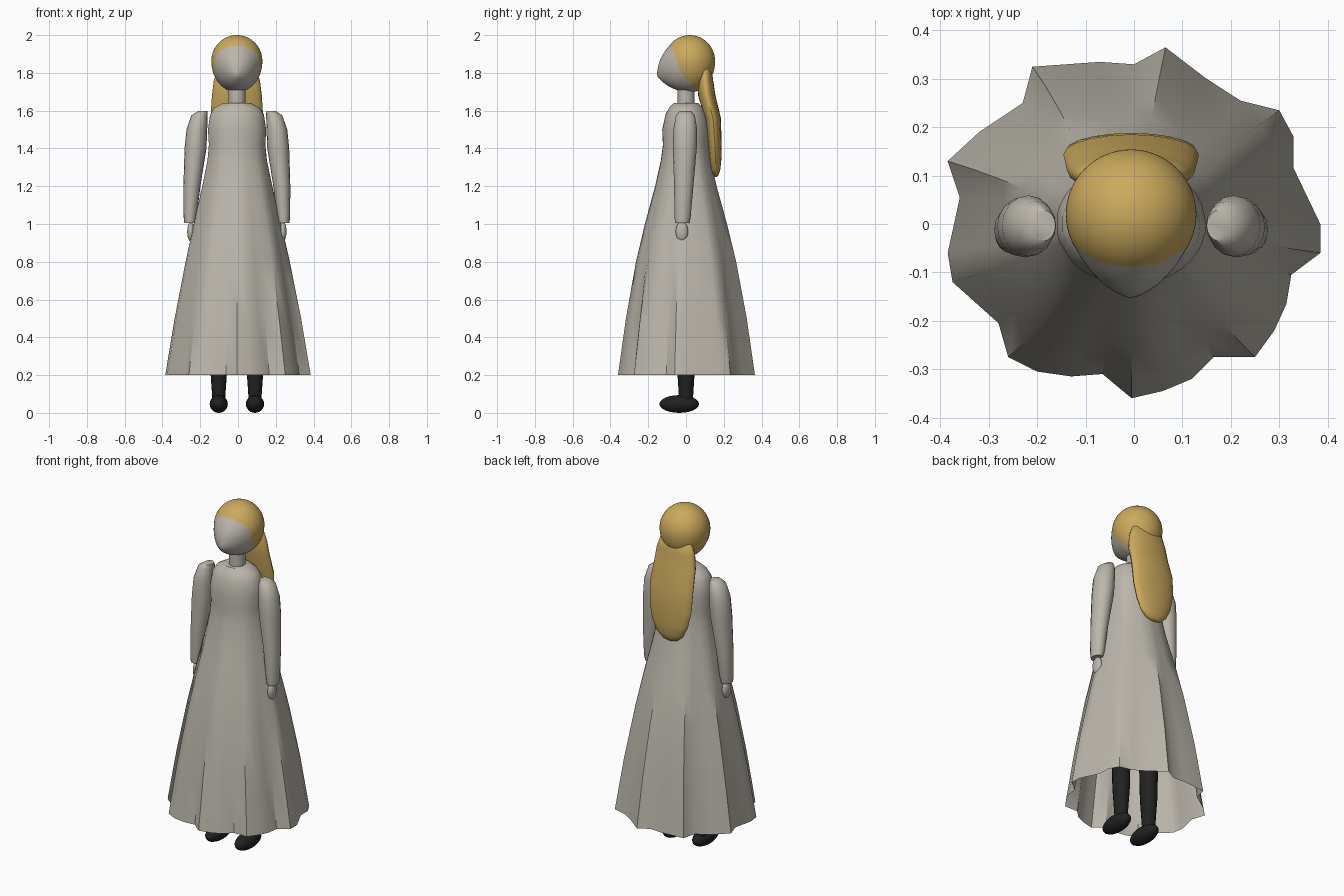
import bpy
import bmesh
import math
from mathutils import Vector

cube = bpy.data.objects.get("Cube")
if cube:
    bpy.data.objects.remove(cube, do_unlink=True)


def material(name, rgb):
    mat = bpy.data.materials.new(name)
    mat.use_nodes = True
    mat.diffuse_color = (*rgb, 1)
    mat.node_tree.nodes["Principled BSDF"].inputs["Base Color"].default_value = (*rgb, 1)
    return mat


CLOTH = material("warm_grey", (0.50, 0.47, 0.41))
BLOND = material("golden_blond", (0.60, 0.40, 0.11))
BLACK = material("near_black", (0.015, 0.015, 0.016))
MID = -0.006  # sideways offset of the upper body


def finish(bm, name, *mats, angle=50):
    """Turn a bmesh into a smooth shaded object."""
    bmesh.ops.recalc_face_normals(bm, faces=bm.faces)
    mesh = bpy.data.meshes.new(name)
    bm.to_mesh(mesh)
    bm.free()
    obj = bpy.data.objects.new(name, mesh)
    bpy.context.collection.objects.link(obj)
    for mat in mats:
        mesh.materials.append(mat)
    bpy.ops.object.select_all(action="DESELECT")
    obj.select_set(True)
    bpy.context.view_layer.objects.active = obj
    bpy.ops.object.shade_smooth_by_angle(angle=math.radians(angle))
    return obj


def skin(rings, cap_start=True, cap_end=True):
    """Bridge a stack of closed point rings."""
    bm = bmesh.new()
    loops = [[bm.verts.new(p) for p in ring] for ring in rings]
    n = len(loops[0])
    for a, b in zip(loops, loops[1:]):
        for i in range(n):
            j = (i + 1) % n
            bm.faces.new((a[i], a[j], b[j], b[i]))
    if cap_start:
        bm.faces.new(loops[0])
    if cap_end:
        bm.faces.new(loops[-1])
    return bm


def oval(z, cx, cy, rx, ry, sides=16):
    steps = [math.tau * i / sides for i in range(sides)]
    return [(cx + rx * math.cos(t), cy + ry * math.sin(t), z) for t in steps]


def ellipsoid(name, centre, radii, mat):
    bm = bmesh.new()
    bmesh.ops.create_uvsphere(bm, u_segments=20, v_segments=12, radius=1)
    for v in bm.verts:
        v.co = Vector(c + r * k for c, r, k in zip(centre, radii, v.co))
    return finish(bm, name, mat)


# Dress: oval bodice that blends into the pleated hem outline (hundredths)
HEM = [(6.5, 36.5), (0, 33), (-7, 33.5), (-21, 32.5), (-23, 25), (-32, 19),
       (-38.5, 13), (-36, 5.5), (-38.5, -6), (-37.5, -12), (-28, -20.5),
       (-26, -27.5), (-20, -30.5), (-13, -31.5), (-6.5, -31), (-0.5, -36),
       (6, -34.5), (12, -32), (16.5, -27.5), (25, -27.5), (29, -22),
       (31.5, -16.5), (32.5, -10.5), (38.5, -6), (38.5, 0), (33, 11.5),
       (33, 18), (30, 23.5), (22, 25.5), (15, 30)]
DRESS = [(1.64, .075, .065), (1.615, .12, .09), (1.58, .143, .108),
         (1.5, .155, .126), (1.42, .15, .122), (1.34, .157, .132),
         (1.2, .185, .162), (1, .23, .215), (.8, .272, .26),
         (.5, .327, .31), (.2, .375, .35)]


def dress_ring(z, rx, ry):
    pleat = max(0, min(1, (1.5 - z) / 1.1))
    ring = []
    for hx, hy in HEM:
        t = math.atan2(hy, hx)
        x = rx * ((1 - pleat) * math.cos(t) + pleat * hx / 37.5)
        y = ry * ((1 - pleat) * math.sin(t) + pleat * hy / 35)
        ring.append((x + MID * (1 - pleat), y, z))
    return ring


finish(skin([dress_ring(*r) for r in DRESS], cap_end=False), "dress", CLOTH, angle=40)

# Neck
finish(skin([oval(1.62, MID, 0, .045, .045), oval(1.75, MID, 0, .045, .045)]),
       "neck", CLOTH)

# Head: sphere drawn out to a pointed nose, scalp coloured behind the hairline
NOSE = Vector((0, -1, -0.38)).normalized()
HAIRLINE = [(1.68, .08), (1.72, .04), (1.8, -.025), (1.9, -.055), (1.96, -.1), (2.01, -.2)]


def hairline(z):
    for (z0, y0), (z1, y1) in zip(HAIRLINE, HAIRLINE[1:]):
        if z <= z1:
            return y0 + (y1 - y0) * (z - z0) / (z1 - z0)
    return -1


bm = bmesh.new()
bmesh.ops.create_uvsphere(bm, u_segments=64, v_segments=40, radius=1)
for v in bm.verts:
    d = v.co.normalized()
    pull = .052 * max(0, 1 - d.angle(NOSE)) ** 1.1
    depth = .165 if d.z < 0 else .138
    v.co = Vector((MID + .135 * d.x, .02 + .134 * d.y, 1.862 + depth * d.z)) + NOSE * pull
for f in bm.faces:
    c = f.calc_center_median()
    f.material_index = int(c.y > hairline(c.z))
finish(bm, "head", CLOTH, BLOND)

# Long hair hanging down the back
TAIL = [(1.85, .085, .05, .015), (1.82, .1, .1, .035), (1.76, .102, .122, .042),
        (1.68, .11, .132, .046), (1.56, .143, .14, .042), (1.44, .152, .135, .036),
        (1.35, .156, .115, .032), (1.29, .156, .085, .026), (1.26, .155, .05, .018),
        (1.25, .155, .02, .008)]
finish(skin([oval(z, MID, y, rx, ry, 20) for z, y, rx, ry in TAIL]), "long_hair", BLOND)

# Sleeves, hands, legs and shoes on both sides
SLEEVE = [(1.597, .182, -.003, .026, .032), (1.575, .198, -.003, .043, .05),
          (1.5, .212, -.004, .055, .063), (1.4, .219, -.006, .058, .063),
          (1.2, .238, -.012, .045, .051), (1.04, .247, -.018, .035, .043),
          (1.005, .248, -.02, .03, .037)]
for side, s in (("left", 1), ("right", -1)):
    rings = [oval(z, MID + s * x, y, rx, ry) for z, x, y, rx, ry in SLEEVE]
    finish(skin(rings), side + "_sleeve", CLOTH)
    ellipsoid(side + "_hand", (MID + s * .244, -.022, .96), (.019, .033, .052), CLOTH)
    x = MID + s * .096
    finish(skin([oval(.06, x, 0, .033, .036), oval(.25, x, 0, .046, .048),
                 oval(.9, x, 0, .06, .06)]), side + "_leg", BLACK)
    ellipsoid(side + "_shoe", (x, -.036, .047), (.048, .105, .047), BLACK)
